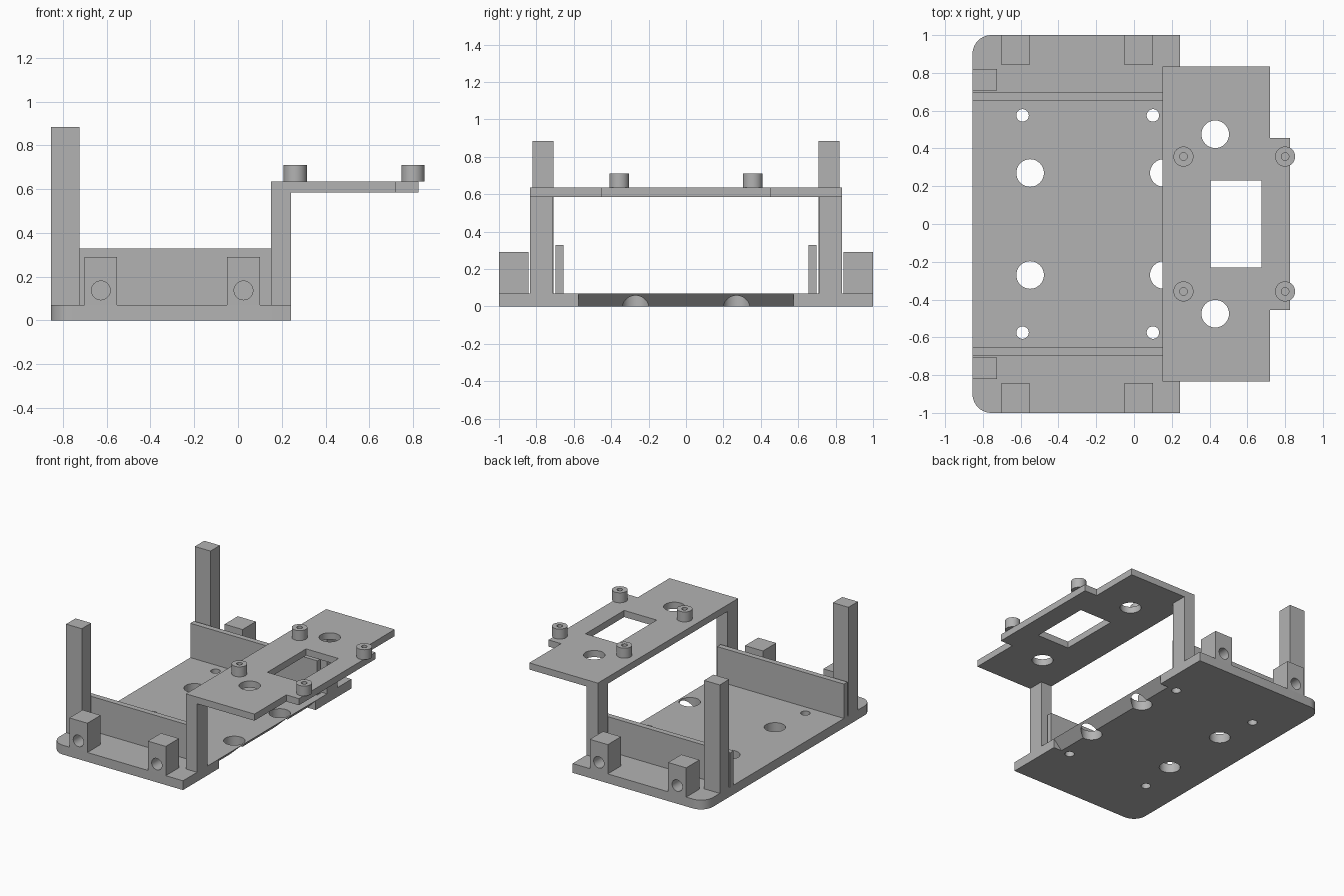
import bpy, bmesh, math
from mathutils import Matrix

if "Cube" in bpy.data.objects:
    bpy.data.objects.remove(bpy.data.objects["Cube"])

GREY = bpy.data.materials.new("plain grey")
GREY.use_nodes = True
COLOUR = (0.45, 0.45, 0.45, 1)
GREY.diffuse_color = COLOUR
GREY.node_tree.nodes["Principled BSDF"].inputs["Base Color"].default_value = COLOUR

BASE_TOP, DECK_LOW, DECK_TOP = 0.07, 0.585, 0.635


def finish(name, bm):
    bmesh.ops.recalc_face_normals(bm, faces=bm.faces)
    mesh = bpy.data.meshes.new(name)
    bm.to_mesh(mesh)
    bm.free()
    mesh.materials.append(GREY)
    ob = bpy.data.objects.new(name, mesh)
    bpy.context.collection.objects.link(ob)
    return ob


def prism(name, outline, z0, z1):
    bm = bmesh.new()
    face = bm.faces.new([bm.verts.new((x, y, z0)) for x, y in outline])
    top = bmesh.ops.extrude_face_region(bm, geom=[face])["geom"]
    bmesh.ops.translate(bm, vec=(0, 0, z1 - z0),
                        verts=[v for v in top if isinstance(v, bmesh.types.BMVert)])
    return finish(name, bm)


def box(name, x0, x1, y0, y1, z0, z1):
    return prism(name, [(x0, y0), (x1, y0), (x1, y1), (x0, y1)], z0, z1)


def cylinder(name, centre, radius, depth, along_y=False):
    bm = bmesh.new()
    turn = Matrix.Rotation(math.pi / 2 if along_y else 0, 4, "X")
    bmesh.ops.create_cone(bm, cap_ends=True, segments=40, radius1=radius,
                          radius2=radius, depth=depth,
                          matrix=Matrix.Translation(centre) @ turn)
    return finish(name, bm)


def cut(target, cutters):
    for c in cutters:
        c.hide_render = True
        mod = target.modifiers.new("cut", "BOOLEAN")
        mod.operation = "DIFFERENCE"
        mod.solver = "EXACT"
        mod.object = c
        bpy.context.view_layer.objects.active = target
        bpy.ops.object.modifier_apply(modifier=mod.name)
        bpy.data.objects.remove(c)


def smooth(ob):
    bpy.ops.object.select_all(action="DESELECT")
    ob.select_set(True)
    bpy.context.view_layer.objects.active = ob
    bpy.ops.object.shade_smooth_by_angle(angle=math.radians(30))


# Base plate with two rounded corners
r = 0.1
arc = [math.pi / 2 * (1 + i / 10) for i in range(11)]
corner = [(-0.755 + r * math.cos(a), 0.9 + r * math.sin(a)) for a in arc]
outline = [(0.243, 1)] + corner + [(x, -y) for x, y in reversed(corner)] + [(0.243, -1)]
base = prism("base_plate", outline, 0, BASE_TOP)

# Undercut bevel along the edge below the deck
bm = bmesh.new()
bevel = [(0.169, -0.005), (0.3, -0.005), (0.3, BASE_TOP), (0.243, BASE_TOP)]
face = bm.faces.new([bm.verts.new((x, -0.575, z)) for x, z in bevel])
new = bmesh.ops.extrude_face_region(bm, geom=[face])["geom"]
bmesh.ops.translate(bm, vec=(0, 1.15, 0),
                    verts=[v for v in new if isinstance(v, bmesh.types.BMVert)])
cutters = [finish("bevel_cutter", bm)]

# Base holes
for s in (-1, 1):
    for x, y, rad in ((-0.55, 0.27, 0.073), (0.158, 0.27, 0.073),
                      (-0.59, 0.575, 0.033), (0.1, 0.575, 0.033)):
        cutters.append(cylinder("hole_cutter", (x, s * y, 0), rad, 0.5))
cut(base, cutters)
smooth(base)

# Upper deck with side tab, window and holes
half = [(0.15, 0.833), (0.72, 0.833), (0.72, 0.455), (0.825, 0.455)]
deck = prism("upper_deck", half + [(x, -y) for x, y in reversed(half)], DECK_LOW, DECK_TOP)
cut(deck, [box("window_cutter", 0.405, 0.675, -0.23, 0.23, 0.5, 0.7)]
    + [cylinder("hole_cutter", (0.43, s * 0.475, 0.6), 0.073, 0.5) for s in (-1, 1)])
smooth(deck)

for s, side in ((-1, "right"), (1, "left")):
    def side_box(name, x0, x1, y0, y1, z0, z1):
        return box(f"{side}_{name}", x0, x1, *sorted((s * y0, s * y1)), z0, z1)

    # Posts and guide walls
    side_box("tall_post", -0.855, -0.725, 0.708, 0.82, BASE_TOP, 0.885)
    side_box("deck_post", 0.15, 0.243, 0.71, 0.833, BASE_TOP, DECK_LOW)
    side_box("guide_wall", -0.855, 0.2, 0.655, 0.697, BASE_TOP, 0.328)

    # Drilled mounting blocks
    for i, x in enumerate((-0.627, 0.025)):
        block = side_box(f"mounting_block_{i + 1}", x - 0.075, x + 0.075,
                         0.843, 1, BASE_TOP, 0.29)
        cut(block, [cylinder("bore_cutter", (x, s * 0.92, 0.137), 0.043, 0.5, True)])
        smooth(block)

    # Hollow standoffs on the deck
    for i, x in enumerate((0.262, 0.8)):
        boss = cylinder(f"{side}_standoff_{i + 1}", (x, s * 0.357, 0.6725), 0.053, 0.075)
        cut(boss, [cylinder("bore_cutter", (x, s * 0.357, 0.69), 0.02, 0.1)])
        smooth(boss)
